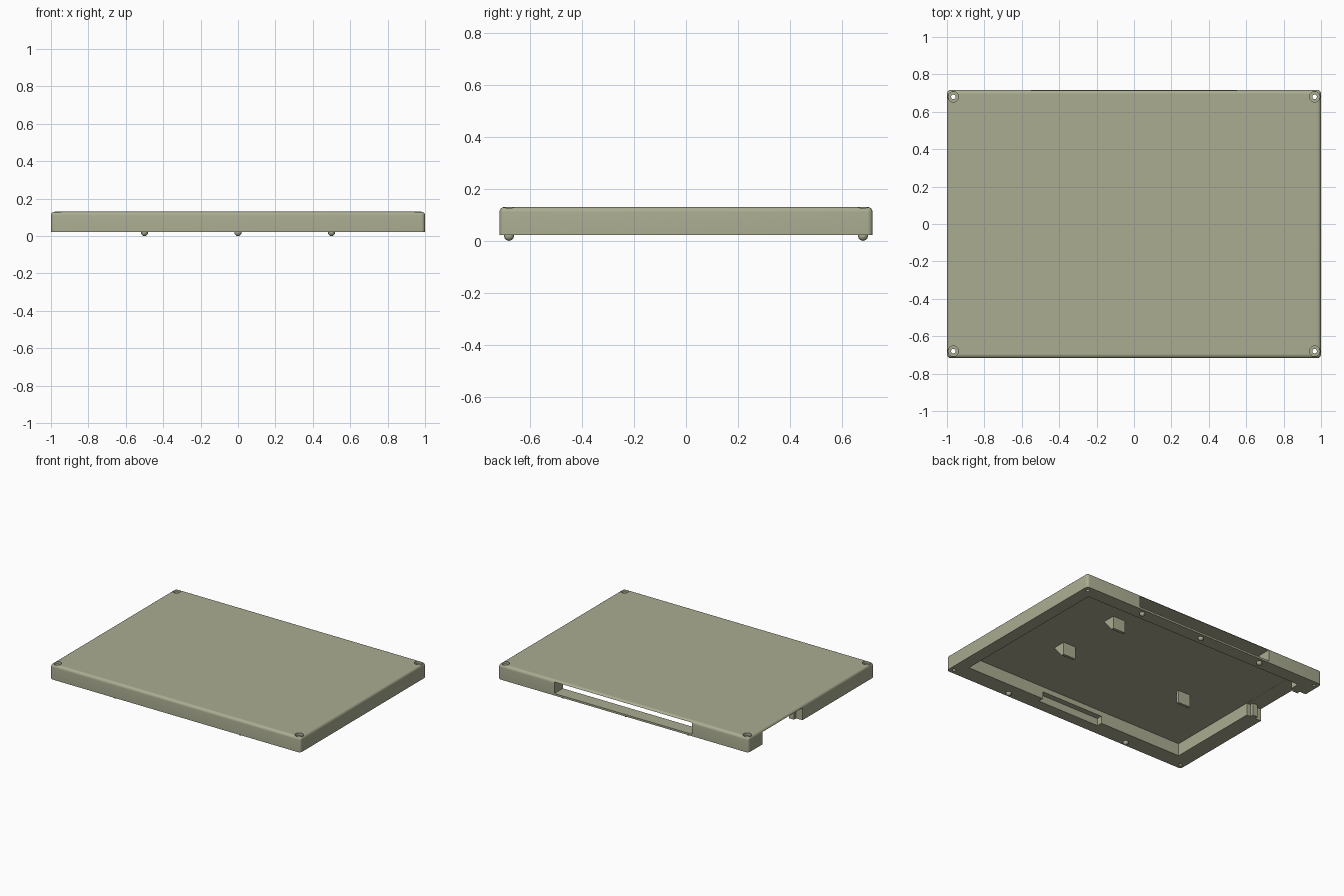
import bpy, bmesh, math
from mathutils import Matrix, Vector

if "Cube" in bpy.data.objects:
    bpy.data.objects.remove(bpy.data.objects["Cube"])

olive = bpy.data.materials.new("olive_plastic")
olive.diffuse_color = (0.402, 0.413, 0.284, 1)
olive.use_nodes = True
olive.node_tree.nodes["Principled BSDF"].inputs["Base Color"].default_value = olive.diffuse_color

BASE, FLOOR, TOP = 0.022, 0.112, 0.13   # rim underside, panel underside, panel top


def finish(name, bm):
    me = bpy.data.meshes.new(name)
    bmesh.ops.recalc_face_normals(bm, faces=bm.faces)
    bm.to_mesh(me)
    bm.free()
    me.materials.append(olive)
    ob = bpy.data.objects.new(name, me)
    bpy.context.collection.objects.link(ob)
    return ob


def box_bm(x0, x1, y0, y1, z0, z1):
    bm = bmesh.new()
    bmesh.ops.create_cube(bm, size=1, matrix=Matrix.Translation(
        ((x0 + x1) / 2, (y0 + y1) / 2, (z0 + z1) / 2)) @ Matrix.Diagonal((x1 - x0, y1 - y0, z1 - z0, 1)))
    return bm


def box(name, *dims):
    return finish(name, box_bm(*dims))


def cylinder(name, x, y, r, z0, z1):
    bm = bmesh.new()
    bmesh.ops.create_cone(bm, cap_ends=True, segments=24, radius1=r, radius2=r, depth=z1 - z0,
                          matrix=Matrix.Translation((x, y, (z0 + z1) / 2)))
    return finish(name, bm)


# Shell with rounded top and vertical edges, square bottom edge
bm = box_bm(-1, 1, -0.717, 0.717, BASE, TOP)
edges = [e for e in bm.edges if max(v.co.z for v in e.verts) > BASE + 0.01]
bmesh.ops.bevel(bm, geom=edges, offset=0.02, segments=5, profile=0.5, affect='EDGES')
shell = finish("cover_shell", bm)

# Cutters: pocket, back slot, side notch, front recess, screw holes
cutters = [
    box("pocket_cutter", -0.88, 0.91, -0.595, 0.62, -0.1, FLOOR),
    box("back_slot_cutter", -0.55, 0.55, 0.55, 0.9, 0.036, 0.1185),
    box("side_notch_cutter", -1.2, -0.8, 0.1, 0.555, -0.1, FLOOR - 0.001),
    box("front_recess_cutter", -0.22, 0.28, -0.635, -0.55, -0.1, 0.075),
]
for sx in (-1, 1):
    for sy in (-1, 1):
        x, y = sx * 0.966, sy * 0.68
        cutters.append(cylinder("screw_hole_cutter", x, y, 0.012, -0.1, 0.3))
        cutters.append(cylinder("screw_head_cutter", x, y, 0.028, 0.11, 0.3))
for c in cutters:
    c.hide_render = True
    m = shell.modifiers.new(c.name, 'BOOLEAN')
    m.operation = 'DIFFERENCE'
    m.solver = 'EXACT'
    m.object = c

# Bake the cuts and remove the cutters
bpy.context.view_layer.update()
deps = bpy.context.evaluated_depsgraph_get()
baked = bpy.data.meshes.new_from_object(shell.evaluated_get(deps))
shell.modifiers.clear()
shell.data = baked
for c in cutters:
    bpy.data.objects.remove(c)
bpy.context.view_layer.objects.active = shell
shell.select_set(True)
bpy.ops.object.shade_smooth_by_angle(angle=math.radians(30))
shell.select_set(False)

# Small round pegs under the rim
for x, y in ((-0.5, 0.68), (0, 0.68), (0.5, 0.68), (-0.5, -0.68), (0.5, -0.68)):
    bm = bmesh.new()
    bmesh.ops.create_uvsphere(bm, u_segments=20, v_segments=12, radius=0.019,
                              matrix=Matrix.Translation((x, y, 0.019)))
    for f in bm.faces:
        f.smooth = True
    finish("locating_peg", bm)


# Bracket under the panel: thin plate with a triangular gusset behind it
def bracket(x, y, sx):
    box("bracket_plate", x - 0.05, x + 0.05, y - 0.02, y, BASE, FLOOR + 0.004)
    bm = bmesh.new()
    xs = sorted((x + sx * 0.05, x + sx * 0.03))
    pts = [(y - 0.02, FLOOR + 0.004), (y - 0.1, FLOOR + 0.004), (y - 0.02, BASE)]
    face = bm.faces.new([bm.verts.new((xs[0], a, b)) for a, b in pts])
    out = bmesh.ops.extrude_face_region(bm, geom=[face])
    bmesh.ops.translate(bm, vec=Vector((xs[1] - xs[0], 0, 0)),
                        verts=[v for v in out["geom"] if isinstance(v, bmesh.types.BMVert)])
    finish("bracket_gusset", bm)


bracket(0.5, -0.06, 1)
bracket(-0.48, -0.06, -1)
bracket(0.47, 0.41, 1)

# Guide tabs at both ends of the side notch
for y0, y1 in ((0.095, 0.125), (0.53, 0.56)):
    box("notch_tab", -0.95, -0.91, y0, y1, BASE, FLOOR + 0.002)
